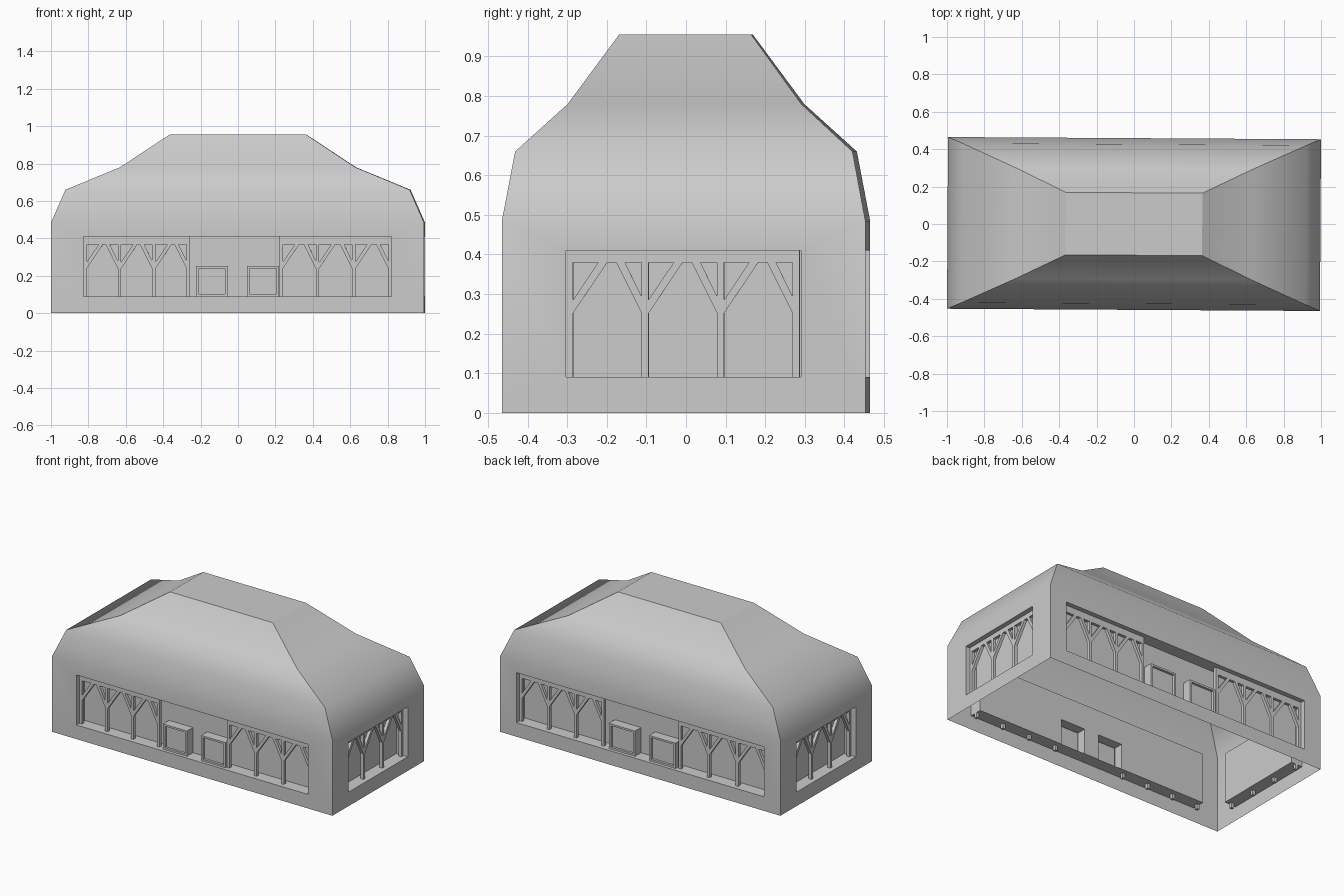
import bpy, bmesh
from math import radians
from mathutils import Matrix, Vector

if "Cube" in bpy.data.objects:
    bpy.data.objects.remove(bpy.data.objects["Cube"])

YAW = Matrix.Rotation(-0.006, 4, 'Z')
HX, HY = 0.997, 0.459
Z0, Z1, DEPTH = 0.09, 0.41, 0.08
# (half x, half y, z) of the roof outline rings
RINGS = [(HX, HY, 0.485), (0.92, 0.426, 0.66), (0.63, 0.295, 0.78), (0.365, 0.167, 0.955)]
# per side: name, half distance, half width, half width of opening
SIDES = [("front", HY, HX, 0.824), ("right", HX, HY, 0.297),
         ("back", HY, HX, 0.88), ("left", HX, HY, 0.297)]


def place(k, u, d, z):
    """Wall coordinates: u along side k, d inwards from the wall, z up."""
    return Matrix.Rotation(radians(90 * k), 3, 'Z') @ Vector((u, d - SIDES[k][1], z))


def quad(bm, k, pts):
    return bm.faces.new([bm.verts.new(place(k, *p)) for p in pts])


def rect(bm, k, u0, u1, z0, z1, d):
    return quad(bm, k, [(u0, d, z0), (u1, d, z0), (u1, d, z1), (u0, d, z1)])


def prism(bm, k, pts, d0, d1):
    """Extrude a (u, z) outline between two depths."""
    a = [bm.verts.new(place(k, u, d0, z)) for u, z in pts]
    b = [bm.verts.new(place(k, u, d1, z)) for u, z in pts]
    fs = [bm.faces.new(a), bm.faces.new(b[::-1])]
    n = len(pts)
    for i in range(n):
        j = (i + 1) % n
        fs.append(bm.faces.new((a[i], b[i], b[j], a[j])))
    bmesh.ops.recalc_face_normals(bm, faces=fs)


def box(bm, k, u0, u1, z0, z1, d0, d1):
    prism(bm, k, [(u0, z0), (u1, z0), (u1, z1), (u0, z1)], d0, d1)


def finish(bm, name):
    me = bpy.data.meshes.new(name)
    bm.to_mesh(me)
    bm.free()
    ob = bpy.data.objects.new(name, me)
    ob.matrix_world = YAW
    bpy.context.collection.objects.link(ob)


def frame(bm, k, o, i, do, di):
    """Four quads joining outer rect o to inner rect i (u0, u1, z0, z1)."""
    def corners(r, d):
        return [(r[0], d, r[2]), (r[1], d, r[2]), (r[1], d, r[3]), (r[0], d, r[3])]
    a, b = corners(o, do), corners(i, di)
    for n in range(4):
        m = (n + 1) % 4
        quad(bm, k, [a[n], a[m], b[m], b[n]])


# shell: walls with openings, and the stepped hip roof
bm = bmesh.new()
for k, (name, h, w, o) in enumerate(SIDES):
    frame(bm, k, (-w, w, 0, RINGS[0][2]), (-o, o, Z0, Z1), 0, 0)
    for lo, hi in zip(RINGS, RINGS[1:]):
        wl, hl = (lo[0], lo[1]) if k % 2 == 0 else (lo[1], lo[0])
        wh, hh = (hi[0], hi[1]) if k % 2 == 0 else (hi[1], hi[0])
        quad(bm, k, [(-wl, h - hl, lo[2]), (wl, h - hl, lo[2]),
                     (wh, h - hh, hi[2]), (-wh, h - hh, hi[2])])
tx, ty, tz = RINGS[-1]
top = bm.faces.new([bm.verts.new(p) for p in
                    ((-tx, -ty, tz), (tx, -ty, tz), (tx, ty, tz), (-tx, ty, tz))])
bmesh.ops.remove_doubles(bm, verts=bm.verts, dist=0.0005)
for f in bm.faces:
    f.smooth = True
for e in bm.edges:
    zs = [v.co.z for v in e.verts]
    e.smooth = len(e.link_faces) == 2 and e.calc_face_angle(0) < radians(46) and min(zs) < tz - 0.01
finish(bm, "shell")


def windows(s):
    return [(-0.222 * s, -0.052, Z0, 0.252), (0.05, 0.222 * s, Z0, 0.252)]


def lattice(bm, k, u0, u1, beam):
    """Top beam, four posts and paired braces in each of three bays."""
    d0, d1, w = 0.03, 0.05, 0.009
    box(bm, k, u0, u1, beam, Z1, d0, d1)
    a, b = u0 + w, u1 - w
    posts = [a + (b - a) * i / 3 for i in range(4)]
    for p in posts:
        box(bm, k, p - w, p + w, Z0 - 0.03, beam, d0, d1)
    for l, r in zip(posts, posts[1:]):
        l, r = l + w, r - w
        zb = beam - 0.128
        prism(bm, k, [(l, zb), (l + 0.086, beam), (l + 0.063, beam), (l, zb + 0.034)], d0, d1)
        prism(bm, k, [(r, zb), (r, zb + 0.042), (r - 0.042, beam), (r - 0.064, beam)], d0, d1)


for k, (name, h, w, o) in enumerate(SIDES):
    # recess: floor, ceiling, ends and back wall, with holes for the windows
    bm = bmesh.new()
    frame(bm, k, (-o, o, Z0, Z1), (-o, o, Z0, Z1), 0, DEPTH)
    if k % 2:
        rect(bm, k, -o, o, Z0, Z1, DEPTH)
    else:
        (a, b, _, zt), (c, e, _, _) = windows(o / 0.824)
        rect(bm, k, -o, o, zt, Z1, DEPTH)
        for u0, u1 in ((-o, a), (b, c), (e, o)):
            rect(bm, k, u0, u1, Z0, zt, DEPTH)
    finish(bm, name + "_recess")

    # timber lattice
    bm = bmesh.new()
    if k % 2:
        lattice(bm, k, -o, o - 0.004, 0.38)
    else:
        inner = 0.255 if k == 0 else 0.28
        lattice(bm, k, -o, -inner, 0.367)
        lattice(bm, k, inner - 0.03, o, 0.367)
    finish(bm, name + "_lattice")

    # projecting window boxes with a set-back pane
    if k % 2 == 0:
        bm = bmesh.new()
        for r in windows(o / 0.824):
            i = (r[0] + 0.014, r[1] - 0.014, r[2] + 0.012, r[3] - 0.012)
            frame(bm, k, r, r, DEPTH, 0.02)
            frame(bm, k, r, i, 0.02, 0.02)
            frame(bm, k, i, i, 0.02, 0.035)
            rect(bm, k, *i, 0.035)
        finish(bm, name + "_window_boxes")
